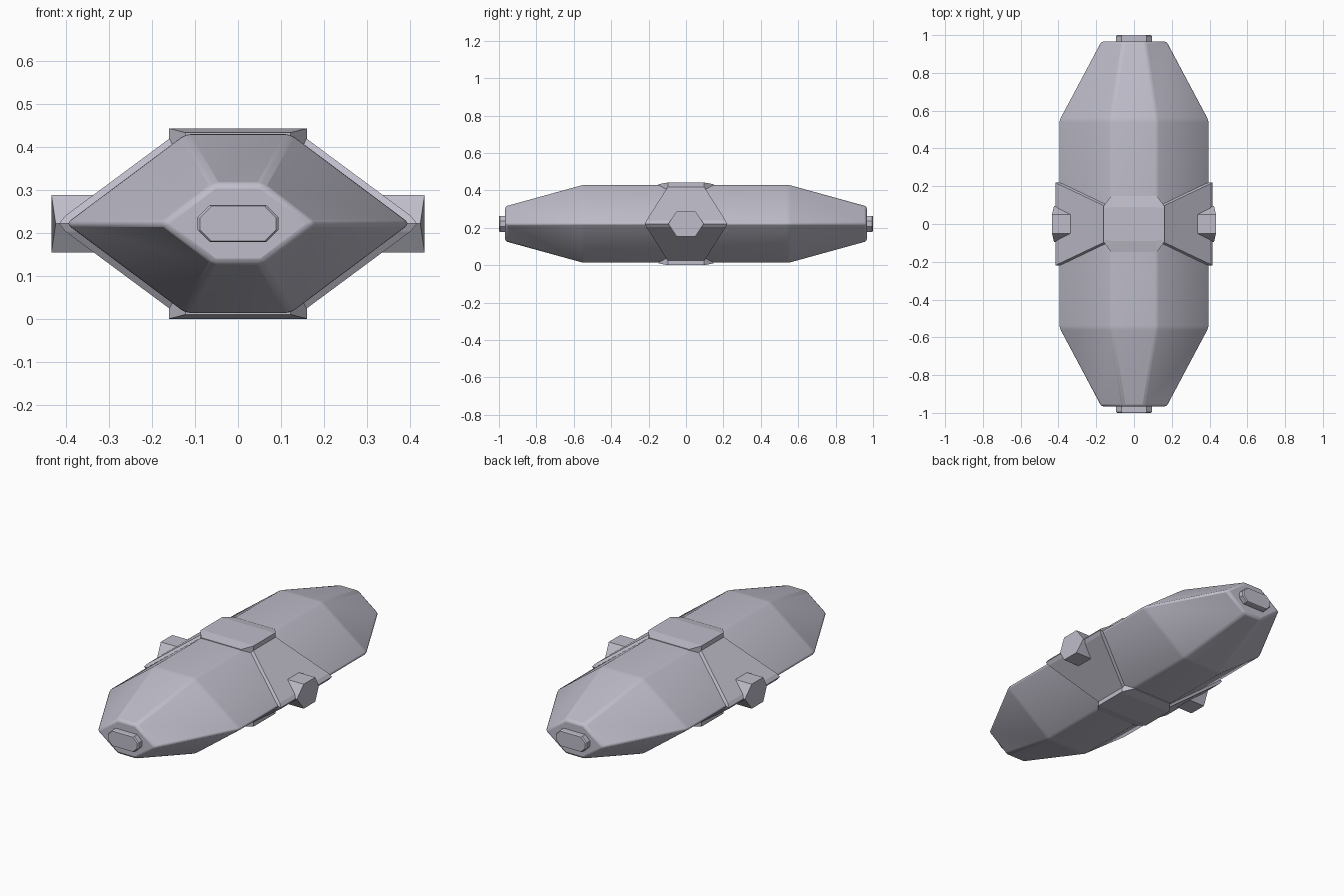
import bpy, bmesh, math

cube = bpy.data.objects.get("Cube")
if cube:
    bpy.data.objects.remove(cube, do_unlink=True)

MID = 0.2215  # height of the horizontal symmetry plane

hull_grey = bpy.data.materials.new("pale_lavender_grey")
hull_grey.use_nodes = True
colour = (0.52, 0.51, 0.59, 1)
hull_grey.diffuse_color = colour
hull_grey.node_tree.nodes["Principled BSDF"].inputs["Base Color"].default_value = colour


def loft(name, rings, bevel=0.0):
    """Skin a list of equal rings and cap both ends."""
    bm = bmesh.new()
    loops = [[bm.verts.new(p) for p in ring] for ring in rings]
    n = len(loops[0])
    for a, b in zip(loops, loops[1:]):
        for i in range(n):
            j = (i + 1) % n
            bm.faces.new((a[i], a[j], b[j], b[i]))
    bm.faces.new(loops[0])
    bm.faces.new(loops[-1])
    bmesh.ops.recalc_face_normals(bm, faces=bm.faces)
    mesh = bpy.data.meshes.new(name)
    bm.to_mesh(mesh)
    bm.free()
    mesh.materials.append(hull_grey)
    obj = bpy.data.objects.new(name, mesh)
    bpy.context.collection.objects.link(obj)
    if bevel:
        mod = obj.modifiers.new("soft_edges", "BEVEL")
        mod.width = bevel
        mod.segments = 2
        mod.limit_method = "ANGLE"
        mod.angle_limit = math.radians(12)
        bpy.ops.object.select_all(action="DESELECT")
        obj.select_set(True)
        bpy.context.view_layer.objects.active = obj
        bpy.ops.object.shade_smooth_by_angle(angle=math.radians(30))
    return obj


def hexagon(flat, wide, high):
    """Hexagon with flat top and bottom and pointed sides."""
    return [(flat, high), (wide, 0), (flat, -high),
            (-flat, -high), (-wide, 0), (-flat, high)]


# Faceted hull with tapered ends
stations = [(-0.967, 0.056, 0.178, 0.093), (-0.55, 0.122, 0.4, 0.208),
            (0.55, 0.122, 0.4, 0.208), (0.967, 0.056, 0.178, 0.093)]
loft("hull", [[(x, y, MID + z) for x, z in hexagon(f, w, h)]
              for y, f, w, h in stations], bevel=0.012)

for s, end in ((-1, "front"), (1, "back")):
    # Chamfered plate on each end
    w, h, c = 0.094, 0.043, 0.028
    outline = [(w, h - c), (w, c - h), (w - c, -h), (c - w, -h),
               (-w, c - h), (-w, h - c), (c - w, h), (w - c, h)]
    loft(end + "_end_plate", [[(x * k, s * y, MID + z * k) for x, z in outline]
                              for y, k in ((0.95, 1), (0.994, 1), (1.0, 0.94))])

for s, side in ((1, "left"), (-1, "right")):
    # Raised side panel folded around the hull edge
    upper = [(0.14, 0.212, 0.088), (0.402, 0.018, 0.212)]
    fold = [(x, z, y) for x, z, y in upper] + [(0.416, 0, 0.22)]
    fold += [(x, -z, y) for x, z, y in reversed(upper)]
    loft(side + "_side_panel",
         [[(s * x, -y, MID + z), (s * x, y, MID + z),
           (s * (x - 0.06), y, MID + z), (s * (x - 0.06), -y, MID + z)]
          for x, z, y in fold])

    # Hexagonal side knob
    loft(side + "_knob",
         [[(s * (x - 0.01 * (abs(z) < 0.01)), y, MID + z)
           for y, z in hexagon(0.05, 0.095, 0.067)] for x in (0.3, 0.434)])

for s, side in ((1, "top"), (-1, "bottom")):
    # Ridge cap whose front and back slope down to the hull
    def layer(x, y, nose_x, nose_y, z, nose_z):
        return [(px, py, MID + s * pz) for px, py, pz in (
            (x, -y, z), (x, y, z), (nose_x, nose_y, nose_z),
            (-nose_x, nose_y, nose_z), (-x, y, z), (-x, -y, z),
            (-nose_x, -nose_y, nose_z), (nose_x, -nose_y, nose_z))]
    loft(side + "_ridge_cap", [layer(0.161, 0.095, 0.122, 0.147, 0.17, 0.17),
                               layer(0.161, 0.095, 0.122, 0.147, 0.195, 0.209),
                               layer(0.161, 0.095, 0.122, 0.147, 0.2215, 0.2115),
                               layer(0.15, 0.085, 0.11, 0.09, 0.2215, 0.2215)])
